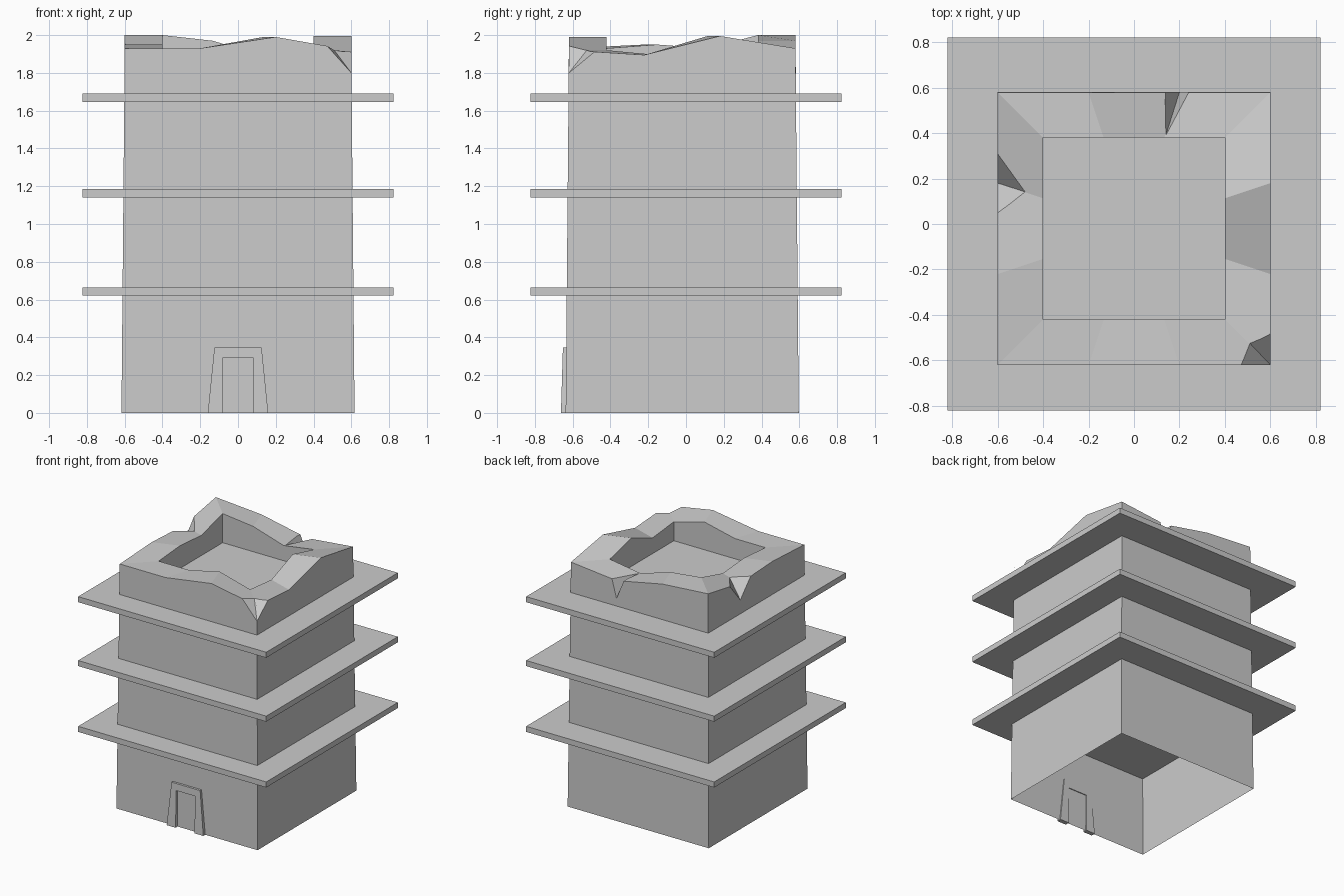
import bpy, bmesh
from mathutils import Vector

if "Cube" in bpy.data.objects:
    bpy.data.objects.remove(bpy.data.objects["Cube"])

CY = -0.02  # tower body sits slightly forward of the ledges


def make(name, verts, faces, hull=False):
    bm = bmesh.new()
    vs = [bm.verts.new(v) for v in verts]
    if hull:
        bmesh.ops.convex_hull(bm, input=vs)
    for f in faces:
        bm.faces.new([vs[i] for i in f])
    bmesh.ops.recalc_face_normals(bm, faces=bm.faces[:])
    me = bpy.data.meshes.new(name)
    bm.to_mesh(me)
    bm.free()
    ob = bpy.data.objects.new(name, me)
    bpy.context.collection.objects.link(ob)
    return ob


def bridge(n, a, b):
    return [(a + i, a + (i + 1) % n, b + (i + 1) % n, b + i) for i in range(n)]


# tapered tower walls, open underneath
def square(h, z):
    return [(x * h, y * h + CY, z) for x, y in ((-1, -1), (1, -1), (1, 1), (-1, 1))]


make("tower_walls", square(0.617, 0) + square(0.602, 1.67), bridge(4, 0, 4))

# three overhanging ledges
for i, z in enumerate((0.643, 1.163, 1.668)):
    bpy.ops.mesh.primitive_cube_add(size=1, location=(0, 0, z))
    ledge = bpy.context.object
    ledge.name = f"ledge_{i + 1}"
    ledge.scale = (1.644, 1.644, 0.044)

# broken parapet: ring of uneven heights around a sunken roof
t = 1 / 3
plan = [(-1, -1), (-t, -1), (t, -1), (1, -1), (1, -t), (1, t),
        (1, 1), (t, 1), (-t, 1), (-1, 1), (-1, t), (-1, -t)]
heights = [1.93, 1.93, 1.99, 1.92, 1.895, 1.995, 1.93, 1.89, 1.97, 2.0, 1.93, 1.95]


def ring(h, zs):
    return [(x * h, y * h + CY, z) for (x, y), z in zip(plan, zs)]


verts = (ring(0.602, [1.67] * 12) + ring(0.6, heights)
         + ring(0.4, heights) + ring(0.4, [1.77] * 12))
faces = bridge(12, 0, 12) + bridge(12, 12, 24) + bridge(12, 24, 36)
faces += [tuple(range(12)), tuple(range(36, 48))]
parapet = make("parapet", verts, faces)

# chips: inner apex, lowest point on the wall, two rim points
chips = [
    ((0.51, -0.525, 1.92), (0.6, -0.62, 1.80), (0.47, -0.62, 1.945), (0.6, -0.48, 1.915)),
    ((0.14, 0.39, 1.89), (0.20, 0.58, 1.75), (0.14, 0.58, 1.90), (0.24, 0.58, 1.89)),
    ((-0.475, 0.14, 1.935), (-0.6, 0.18, 1.80), (-0.6, 0.31, 1.954), (-0.6, 0.05, 1.936)),
]
for chip in chips:
    apex, low, a, b = map(Vector, chip)
    tri = [low, low + 1.5 * (a - low), low + 1.5 * (b - low)]
    cutter = make("chip_cutter", [apex] + [apex + 3 * (p - apex) for p in tri], [], True)
    cutter.hide_render = True
    mod = parapet.modifiers.new("chip", 'BOOLEAN')
    mod.operation = 'DIFFERENCE'
    mod.solver = 'EXACT'
    mod.object = cutter
    bpy.context.view_layer.objects.active = parapet
    bpy.ops.object.modifier_apply(modifier=mod.name)
    bpy.data.objects.remove(cutter)

# door frame: tapered surround with a straight opening
prof = [(-0.16, 0), (-0.125, 0.345), (0.125, 0.345), (0.16, 0),
        (0.083, 0), (0.083, 0.29), (-0.083, 0.29), (-0.083, 0)]
front = [(x, -0.662 + 0.03 * z, z) for x, z in prof]
back = [(x, -0.628, z) for x, z in prof]
quads = [(0, 1, 6, 7), (1, 2, 5, 6), (2, 3, 4, 5)]
make("door_frame", front + back,
     quads + [tuple(i + 8 for i in q) for q in quads] + bridge(8, 0, 8))
